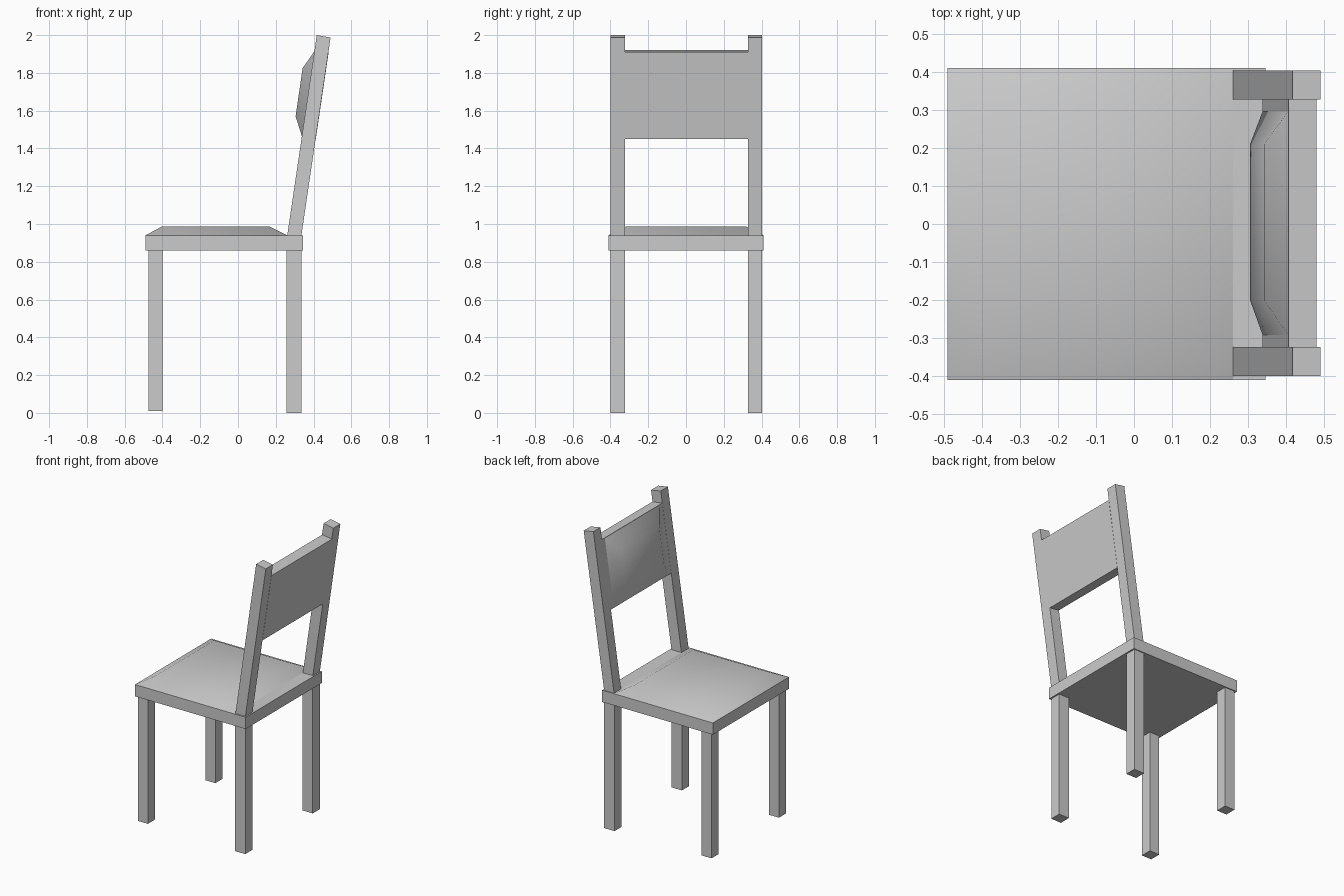
import bpy

if "Cube" in bpy.data.objects:
    bpy.data.objects.remove(bpy.data.objects["Cube"])


def make(name, verts, faces, smooth=False):
    mesh = bpy.data.meshes.new(name)
    mesh.from_pydata(verts, [], faces)
    obj = bpy.data.objects.new(name, mesh)
    bpy.context.collection.objects.link(obj)
    for p in mesh.polygons:
        p.use_smooth = smooth
    return obj


def loft(name, bottom, top, smooth=False, base=True):
    """Join two four-point rings into a solid (or an open-bottomed pad)."""
    faces = [(i, (i + 1) % 4, 4 + (i + 1) % 4, 4 + i) for i in range(4)]
    faces.append((4, 5, 6, 7))
    if base:
        faces.append((3, 2, 1, 0))
    return make(name, bottom + top, faces, smooth)


def rect(x0, x1, y0, y1, z):
    return [(x0, y0, z), (x1, y0, z), (x1, y1, z), (x0, y1, z)]


def box(name, x0, x1, y0, y1, z0, z1):
    return loft(name, rect(x0, x1, y0, y1, z0), rect(x0, x1, y0, y1, z1))


def prism(name, profile, y0, y1):
    """Extrude a counter-clockwise x-z profile along y."""
    return loft(name, [(x, y1, z) for x, z in profile],
                [(x, y0, z) for x, z in profile])


# Seat frame and its softly shaded raised pad
box("seat", -0.49, 0.345, -0.41, 0.41, 0.86, 0.94)
loft("seat_cushion", rect(-0.49, 0.26, -0.41, 0.41, 0.94),
     rect(-0.40, 0.165, -0.315, 0.315, 0.988), smooth=True, base=False)

# Legs and leaning back posts, one pair per side
post = [(0.26, 0.935), (0.335, 0.935), (0.49, 1.987), (0.417, 2.0)]
for side, y0, y1 in (("left", 0.327, 0.403), ("right", -0.40, -0.323)):
    box("front_leg_" + side, -0.475, -0.40, y0, y1, 0.01, 0.86)
    box("back_leg_" + side, 0.257, 0.335, y0, y1, 0.0, 0.86)
    prism("back_post_" + side, post, y0, y1)

# Back panel between the posts
panel = [(0.338, 1.46), (0.412, 1.45), (0.480, 1.91), (0.406, 1.92)]
prism("back_panel", panel, -0.325, 0.329)

# Raised pad on the front of the panel
def upright(lo, hi, y0, y1):
    return [(lo[0], y0, lo[1]), (lo[0], y1, lo[1]),
            (hi[0], y1, hi[1]), (hi[0], y0, hi[1])][::-1]


loft("back_cushion", upright((0.338, 1.465), (0.405, 1.915), -0.292, 0.296),
     upright((0.305, 1.57), (0.342, 1.825), -0.20, 0.21),
     smooth=True, base=False)
